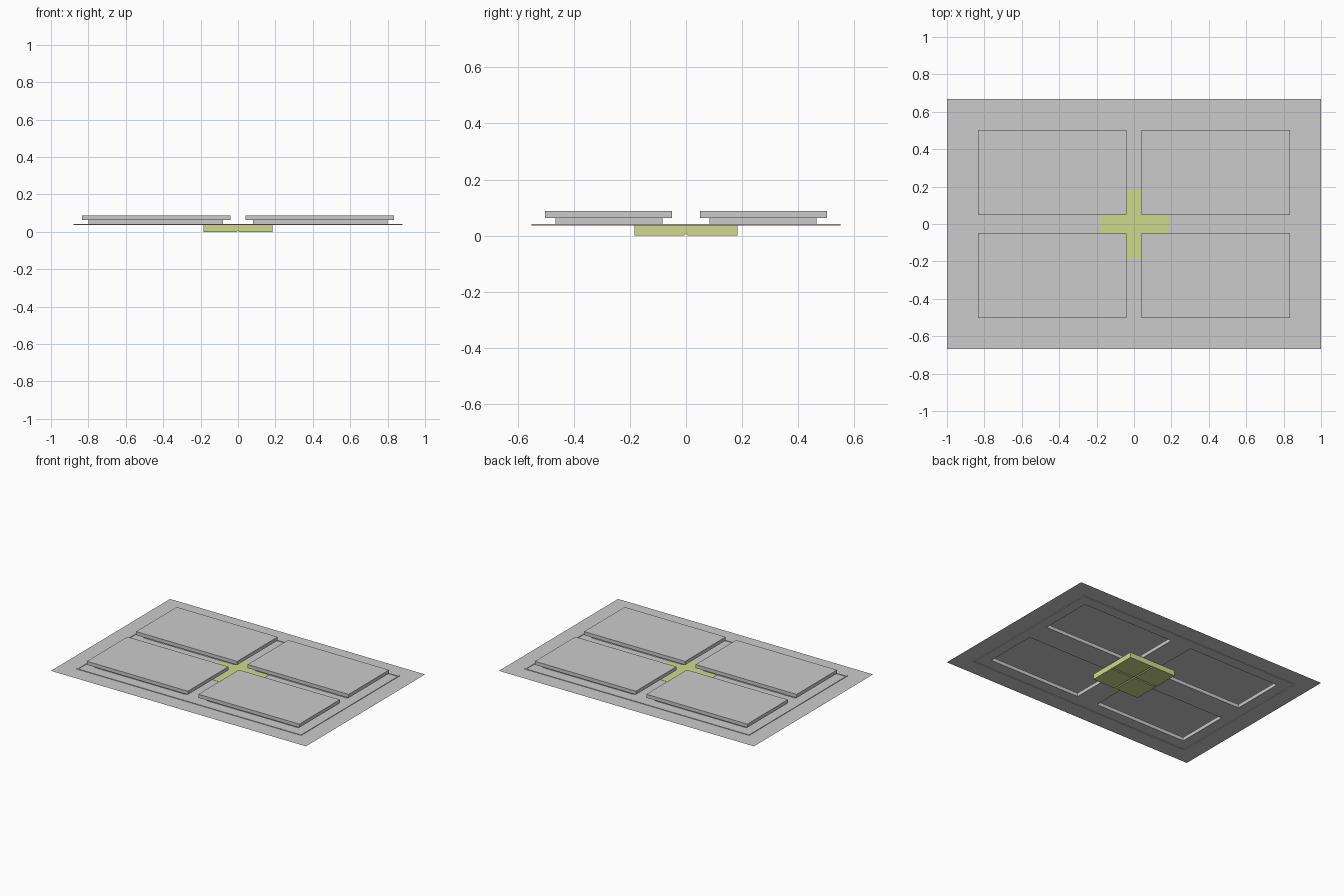
import bpy, bmesh

if "Cube" in bpy.data.objects:
    bpy.data.objects.remove(bpy.data.objects["Cube"])

Z_SHEET, Z_RIDGE, Z_LEDGE, Z_TOP = 0.037, 0.041, 0.062, 0.087


def finish(bm, name, color=None):
    bmesh.ops.remove_doubles(bm, verts=bm.verts, dist=1e-5)
    bmesh.ops.recalc_face_normals(bm, faces=bm.faces)
    mesh = bpy.data.meshes.new(name)
    bm.to_mesh(mesh)
    bm.free()
    ob = bpy.data.objects.new(name, mesh)
    bpy.context.collection.objects.link(ob)
    if color:
        mat = bpy.data.materials.new(name + "_color")
        mat.diffuse_color = color
        mat.use_nodes = True
        mat.node_tree.nodes["Principled BSDF"].inputs["Base Color"].default_value = mat.diffuse_color
        mesh.materials.append(mat)
    return ob


def loft(bm, rings, cap=False):
    """Join successive rectangles (x0, x1, y0, y1, z)."""
    loops = [[bm.verts.new(p) for p in ((x0, y0, z), (x1, y0, z), (x1, y1, z), (x0, y1, z))]
             for x0, x1, y0, y1, z in rings]
    for a, b in zip(loops, loops[1:]):
        for i in range(4):
            j = (i + 1) % 4
            bm.faces.new((a[i], a[j], b[j], b[i]))
    if cap:
        bm.faces.new(loops[-1])


def centred(x, y, z):
    return (-x, x, -y, y, z)


# Outer border and the thin raised frame line
bm = bmesh.new()
loft(bm, [centred(1, 0.667, Z_SHEET), centred(0.88, 0.55, Z_SHEET),
          centred(0.88, 0.55, Z_RIDGE), centred(0.871, 0.541, Z_RIDGE),
          centred(0.871, 0.541, Z_SHEET)])

# Inner field with four openings
xs = [-0.871, -0.80, -0.08, 0.08, 0.80, 0.871]
ys = [-0.541, -0.465, -0.084, 0.084, 0.465, 0.541]
grid = [[bm.verts.new((x, y, Z_SHEET)) for y in ys] for x in xs]
for i in range(5):
    for j in range(5):
        if not (i in (1, 3) and j in (1, 3)):
            bm.faces.new((grid[i][j], grid[i + 1][j], grid[i + 1][j + 1], grid[i][j + 1]))

# Hollow stepped pads rising from the openings
for i in (1, 3):
    for j in (1, 3):
        low = (xs[i], xs[i + 1], ys[j], ys[j + 1])
        up = (0.041, 0.833) if i == 3 else (-0.833, -0.041)
        up += (0.049, 0.503) if j == 3 else (-0.503, -0.049)
        loft(bm, [(*low, Z_SHEET), (*low, Z_LEDGE), (*up, Z_LEDGE), (*up, Z_TOP)], cap=True)
finish(bm, "padded_sheet")

# Green centre block with crossing grooves underneath
bm = bmesh.new()
g = 0.006
cs = [-0.184, -g, 0, g, 0.184]
base = [[bm.verts.new((x, y, g if x == 0 or y == 0 else 0)) for y in cs] for x in cs]
faces = [bm.faces.new((base[i][j], base[i + 1][j], base[i + 1][j + 1], base[i][j + 1]))
         for i in range(4) for j in range(4)]
ext = bmesh.ops.extrude_face_region(bm, geom=faces, use_keep_orig=True)
for v in ext["geom"]:
    if isinstance(v, bmesh.types.BMVert):
        v.co.z = 0.0385
finish(bm, "centre_block", (0.62, 0.70, 0.26, 1))
